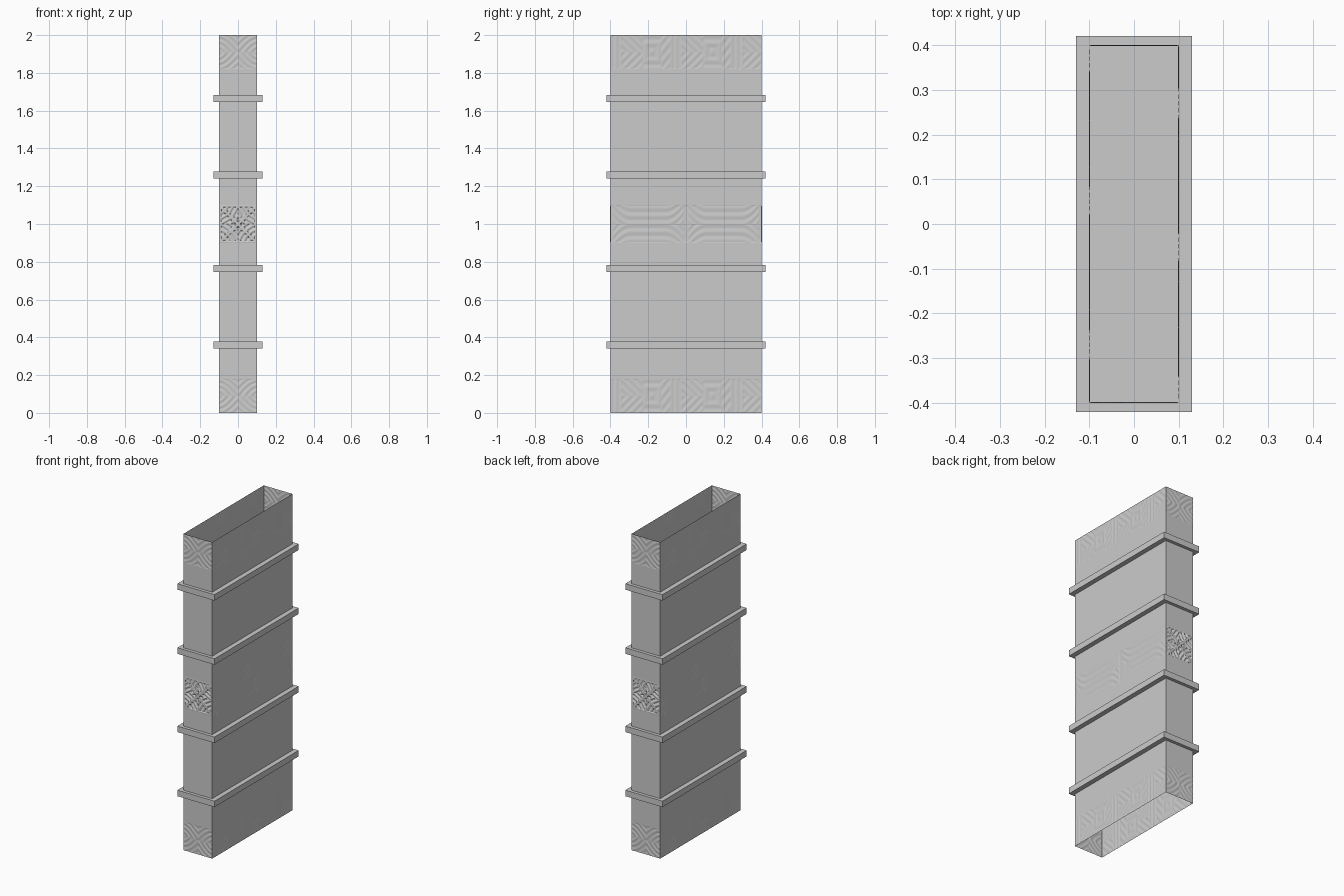
import bpy, bmesh, math
from mathutils import Vector

if "Cube" in bpy.data.objects:
    bpy.data.objects.remove(bpy.data.objects["Cube"])

HX, HY = 0.10, 0.40          # half width and half depth of the hollow post
UP = Vector((0, 0, 1))
# centre, horizontal direction and half length of each wall
SIDES = [(Vector((0, -HY, 0)), Vector((1, 0, 0)), HX),
         (Vector((HX, 0, 0)), Vector((0, 1, 0)), HY),
         (Vector((0, HY, 0)), Vector((-1, 0, 0)), HX),
         (Vector((-HX, 0, 0)), Vector((0, -1, 0)), HY)]


def ridge(d, period):
    return math.cos(2 * math.pi * d / period)


# carved key pattern on the wide faces of the end bands
def key_pattern(u, v):
    c = (u + 0.4) % 0.32
    if c < 0.06:
        return ridge(c, 0.03)
    if c < 0.17:
        return ridge(c - 0.06 + abs(v), 0.045)
    if c < 0.27:
        return ridge(max(abs(c - 0.22), abs(v) * 0.8), 0.036)
    return ridge(c - v * 0.8, 0.045)


# crossed waves on the narrow faces of the end bands
def wave_cross(u, v):
    return ridge(math.hypot(abs(u) - 0.1, v * 0.5) + abs(v) * 0.8, 0.036)


# long bars with flaring ends on the wide faces of the middle band
def flared_bars(u, v):
    a = abs(abs(u) - 0.2)
    flare = max(0, a - 0.09) ** 2 * 7
    return ridge(abs(v) - flare, 0.042) if a < 0.185 else ridge(a, 0.03)


# deeply cut diagonal star on the narrow faces of the middle band
def star(u, v):
    a, b = abs(u), abs(v)
    if max(a, b) > 0.09:
        return ridge(max(a, b) - 0.095, 0.02)
    if abs(a - b) < 0.014:
        return 1
    return ridge(max(a, b) * 0.6 + min(a, b), 0.028)


def finish(name, bm):
    bmesh.ops.remove_doubles(bm, verts=bm.verts, dist=1e-5)
    me = bpy.data.meshes.new(name)
    bm.to_mesh(me)
    bm.free()
    me.polygons.foreach_set("use_smooth", [True] * len(me.polygons))
    me.set_sharp_from_angle(angle=math.radians(35))
    bpy.context.collection.objects.link(bpy.data.objects.new(name, me))


# four walls between two heights, with optional (narrow, wide) reliefs
def band(name, z0, z1, reliefs=None, depth=(0, 0), step=0.004):
    bm = bmesh.new()
    zc, h = (z0 + z1) / 2, (z1 - z0) / 2
    for i, (centre, along, half) in enumerate(SIDES):
        normal = along.cross(UP)
        nu = round(2 * half / step) if reliefs else 1
        nv = round(2 * h / step) if reliefs else 1
        rows = []
        for j in range(nv + 1):
            v = -h + 2 * h * j / nv
            row = []
            for k in range(nu + 1):
                u = -half + 2 * half * k / nu
                p = centre + along * u + UP * (zc + v)
                if reliefs and 0 < j < nv and 0 < k < nu:
                    p += normal * depth[i % 2] * (reliefs[i % 2](u, v) - 0.6)
                row.append(bm.verts.new(p))
            rows.append(row)
        for j in range(nv):
            for k in range(nu):
                bm.faces.new((rows[j][k], rows[j][k + 1],
                              rows[j + 1][k + 1], rows[j + 1][k]))
    finish(name, bm)


# carved bands and plain walls, open at top and bottom
ends = (wave_cross, key_pattern)
band("bottom_carved_band", 0.0, 0.18, ends, (0.0012, 0.001))
band("lower_wall", 0.18, 0.90)
band("middle_carved_band", 0.90, 1.10, (star, flared_bars), (0.003, 0.001))
band("upper_wall", 1.10, 1.82)
band("top_carved_band", 1.82, 2.0, ends, (0.0012, 0.001))

# projecting slabs that cross the post
for n, z in enumerate((0.36, 0.765, 1.26, 1.665)):
    bm = bmesh.new()
    bmesh.ops.create_cube(bm, size=1)
    for v in bm.verts:
        v.co = Vector((v.co.x * 0.26, v.co.y * 0.84, z + v.co.z * 0.038))
    finish(f"trim_slab_{n + 1}", bm)
